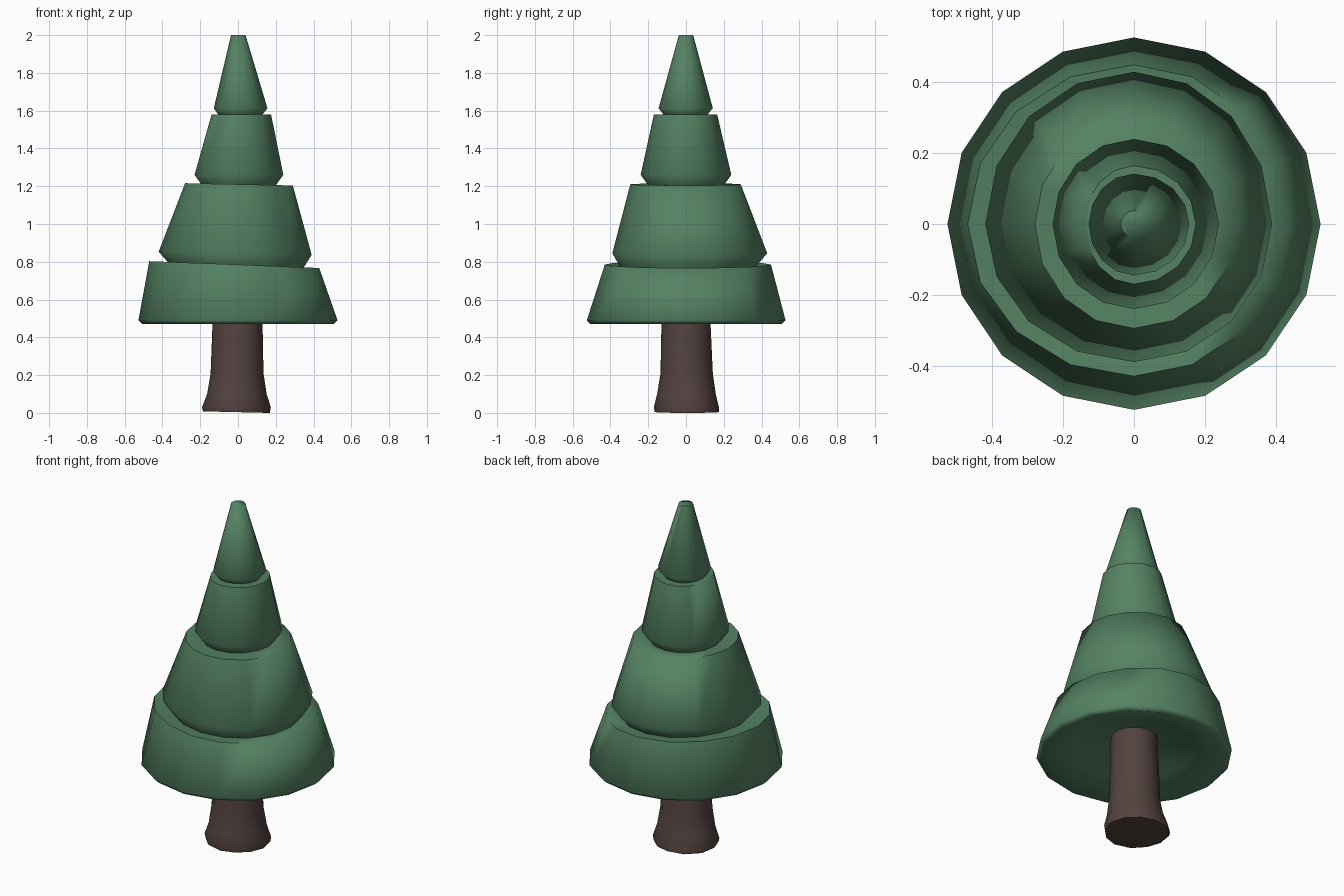
import bpy, bmesh
from math import sin, cos, pi, radians


def ring(bm, n, z, xmin, xmax, ymin, ymax, tilt=0.0, wobble=0.0):
    # lopsided ring: each direction has its own radius; tilt lifts the -x side
    verts = []
    for i in range(n):
        a = 2 * pi * i / n
        k = 1 + wobble * sin(3 * a + 0.6)
        x = cos(a) * (xmax if cos(a) > 0 else -xmin) * k
        y = sin(a) * (ymax if sin(a) > 0 else -ymin) * k
        verts.append(bm.verts.new((x, y, z - tilt * cos(a))))
    return verts


def loft(name, n, rings, color, angle):
    bm = bmesh.new()
    loops = [ring(bm, n, *r) for r in rings]
    for lo, hi in zip(loops, loops[1:]):
        for i in range(n):
            j = (i + 1) % n
            bm.faces.new((lo[i], lo[j], hi[j], hi[i]))
    bm.faces.new(loops[0][::-1])
    bm.faces.new(loops[-1])
    bmesh.ops.recalc_face_normals(bm, faces=bm.faces)
    me = bpy.data.meshes.new(name)
    bm.to_mesh(me)
    bm.free()
    ob = bpy.data.objects.new(name, me)
    bpy.context.collection.objects.link(ob)
    mat = bpy.data.materials.new(name + "_color")
    mat.diffuse_color = color
    me.materials.append(mat)
    bpy.ops.object.select_all(action='DESELECT')
    ob.select_set(True)
    bpy.context.view_layer.objects.active = ob
    bpy.ops.object.shade_smooth_by_angle(angle=radians(angle))
    return ob


# Trunk: flared, slightly irregular foot
loft("trunk", 12, [
    (0.004, -0.19, 0.165, -0.16, 0.18, 0.004, 0.04),
    (0.03, -0.195, 0.17, -0.165, 0.18, 0.0, 0.04),
    (0.10, -0.165, 0.15, -0.15, 0.16, 0.0, 0.02),
    (0.21, -0.145, 0.135, -0.135, 0.142),
    (0.47, -0.135, 0.13, -0.13, 0.13),
    (0.62, -0.13, 0.125, -0.125, 0.125),
], (0.085, 0.055, 0.05, 1), 50)

# Foliage: four stacked tiers with undercut rims and a hollow underside
loft("foliage", 16, [
    (0.59, -0.11, 0.11, -0.11, 0.11),
    (0.53, -0.33, 0.33, -0.33, 0.33),
    (0.47, -0.505, 0.505, -0.505, 0.505),
    (0.49, -0.527, 0.527, -0.525, 0.527),
    (0.785, -0.47, 0.43, -0.43, 0.45, 0.018),
    (0.775, -0.36, 0.345, -0.35, 0.37, 0.01),
    (0.845, -0.42, 0.39, -0.39, 0.43, 0.008),
    (1.21, -0.28, 0.29, -0.295, 0.29, 0.006),
    (1.205, -0.19, 0.20, -0.20, 0.20),
    (1.26, -0.23, 0.24, -0.24, 0.24),
    (1.58, -0.14, 0.175, -0.17, 0.165),
    (1.58, -0.105, 0.13, -0.12, 0.115),
    (1.613, -0.128, 0.156, -0.145, 0.142),
    (2.0, -0.037, 0.04, -0.038, 0.038),
], (0.09, 0.225, 0.125, 1), 75)
